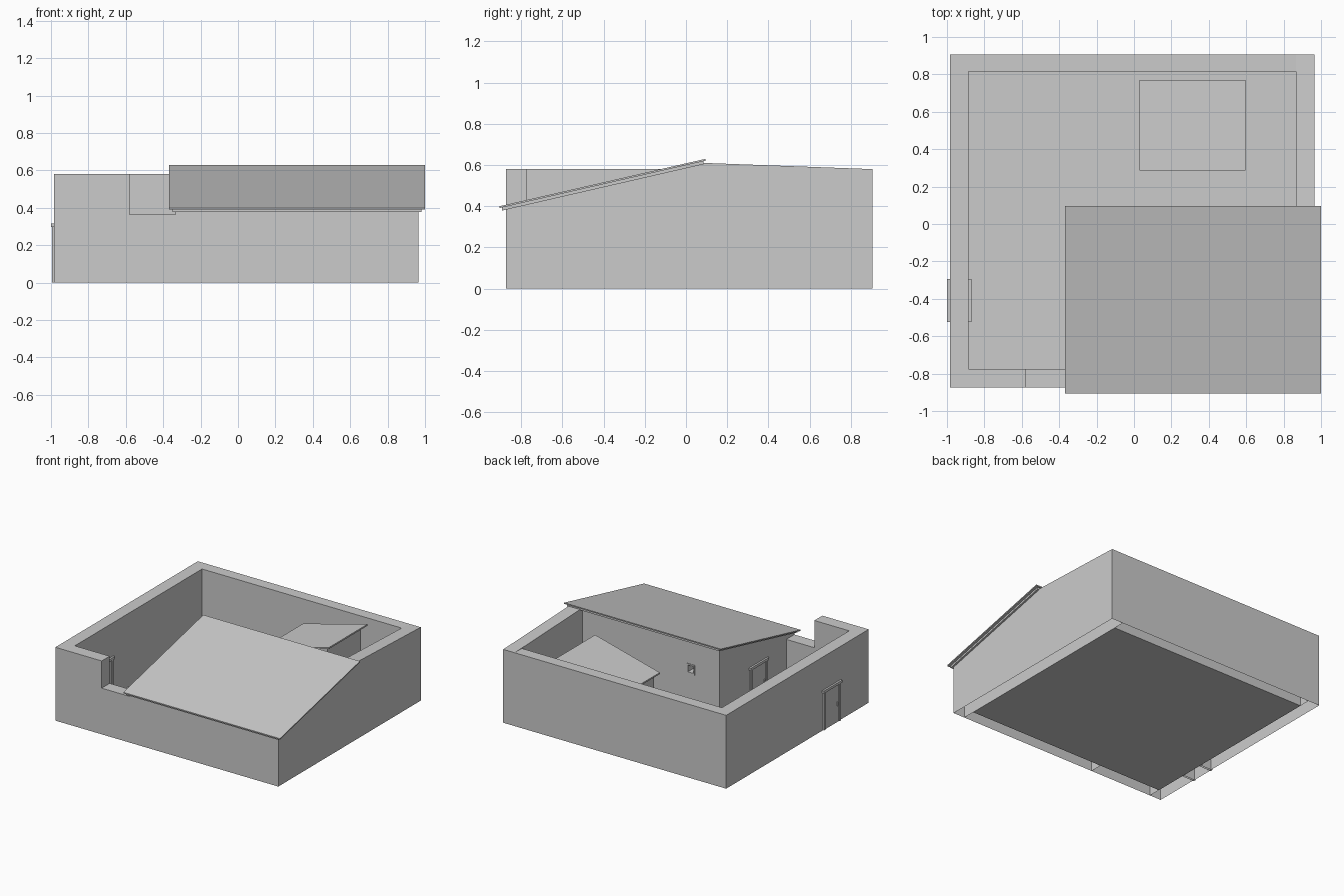
import bpy, bmesh
from mathutils import Vector

if "Cube" in bpy.data.objects:
    bpy.data.objects.remove(bpy.data.objects["Cube"])


def prism(name, axis, profile, lo, hi):
    """Extrude a 2D profile along x (profile = y,z) or y (profile = x,z)."""
    bm = bmesh.new()
    place = (lambda a, b: (lo, a, b)) if axis == 'x' else (lambda a, b: (a, lo, b))
    face = bm.faces.new([bm.verts.new(place(a, b)) for a, b in profile])
    move = Vector((hi - lo, 0, 0)) if axis == 'x' else Vector((0, hi - lo, 0))
    ext = bmesh.ops.extrude_face_region(bm, geom=[face])
    bmesh.ops.translate(bm, vec=move,
                        verts=[g for g in ext['geom'] if isinstance(g, bmesh.types.BMVert)])
    bmesh.ops.recalc_face_normals(bm, faces=bm.faces)
    # walls are open where they meet the ground
    ground = [f for f in bm.faces if all(v.co.z < 0.001 for v in f.verts)]
    bmesh.ops.delete(bm, geom=ground, context='FACES_ONLY')
    me = bpy.data.meshes.new(name)
    bm.to_mesh(me)
    bm.free()
    ob = bpy.data.objects.new(name, me)
    bpy.context.collection.objects.link(ob)
    return ob


def box(name, x0, x1, y0, y1, z0, z1):
    return prism(name, 'x', [(y0, z0), (y1, z0), (y1, z1), (y0, z1)], x0, x1)


def roof_z(y, drop=0.0):
    return 0.40 + 0.23 * (y + 0.905) - drop


def under_roof(name, x0, x1, y0, y1, z0=0.0):
    """Wall block whose top follows the underside of the main roof."""
    return prism(name, 'x', [(y0, z0), (y1, z0), (y1, roof_z(y1, 0.024)),
                             (y0, roof_z(y0, 0.024))], x0, x1)


def door(name, x0, x1, yc):
    """Framed door running through a wall that spans x0..x1."""
    for i, s in enumerate((-1, 1)):
        y = yc + s * 0.095
        box(f"{name}_post_{i}", x0 - 0.010, x1 + 0.010, y - 0.008, y + 0.008, 0, 0.297)
    box(f"{name}_lintel", x0 - 0.015, x1 + 0.015, yc - 0.115, yc + 0.115, 0.297, 0.317)
    box(f"{name}_leaf", x0 - 0.003, x1 + 0.003, yc - 0.088, yc + 0.088, 0, 0.297)
    box(f"{name}_handle", x0 - 0.010, x1 + 0.010, yc - 0.075, yc - 0.065, 0.13, 0.16)


# compound walls
L, R, F, B = -0.985, 0.965, -0.875, 0.905
il, ir, jf, jb = -0.885, 0.865, -0.775, 0.815
H = 0.58
box("left_wall", L, il, F, B, 0, H)
box("back_wall", il, ir, jb, B, 0, H)
prism("right_wall", 'x', [(F, 0), (B, 0), (B, H), (0.09, 0.61),
                          (0.07, roof_z(0.07, 0.024)), (F, roof_z(F, 0.024))], ir, R)
hx = -0.335
prism("front_wall", 'y', [(il, 0), (hx, 0), (hx, 0.365), (-0.58, 0.365),
                          (-0.58, H), (il, H)], F, jf)
under_roof("house_front_wall", hx, ir, F, jf)

# ground slab
bm = bmesh.new()
bm.faces.new([bm.verts.new(c) for c in
              ((il, jf, 0), (ir, jf, 0), (ir, jb, 0), (il, jb, 0))])
me = bpy.data.meshes.new("floor")
bm.to_mesh(me)
bm.free()
bpy.context.collection.objects.link(bpy.data.objects.new("floor", me))

# house walls, with a window opening in the back wall
t = 0.08
yb = 0.06
wx0, wx1, wz0, wz1 = -0.115, -0.055, 0.35, 0.415
under_roof("house_left_wall", hx, hx + t, jf, yb)
under_roof("house_back_wall_left", hx + t, wx0, yb - t, yb)
under_roof("house_back_wall_right", wx1, ir, yb - t, yb)
box("house_back_wall_sill", wx0, wx1, yb - t, yb, 0, wz0)
under_roof("house_back_wall_head", wx0, wx1, yb - t, yb, wz1)

# window frame
w = 0.006
y0, y1 = yb - t - 0.004, yb + 0.004
box("window_jamb_0", wx0 - w, wx0 + w, y0, y1, wz0, wz1)
box("window_jamb_1", wx1 - w, wx1 + w, y0, y1, wz0, wz1)
box("window_sill", wx0 - w, wx1 + w, y0, y1, wz0 - w, wz0 + w)
box("window_head", wx0 - w, wx1 + w, y0, y1, wz1 - w, wz1 + w)

# main sloping roof in two layers
for name, x0, x1, ya, yc, top, bot in (
        ("roof_sheet", -0.37, 1.0, -0.905, 0.095, 0.0, 0.009),
        ("roof_boarding", -0.35, 0.98, -0.893, 0.085, 0.009, 0.024)):
    prism(name, 'x', [(ya, roof_z(ya, bot)), (yc, roof_z(yc, bot)),
                      (yc, roof_z(yc, top)), (ya, roof_z(ya, top))], x0, x1)

# gate and house door
door("gate", L, il, -0.41)
door("house_door", hx, hx + t, -0.425)

# shed with a roof falling towards the left


def shed_z(x):
    return 0.41 + 0.147 / 0.565 * (x - 0.03)


a, b = 0.055, 0.56
prism("shed_body", 'y', [(a, 0), (b, 0), (b, shed_z(b) - 0.012), (a, shed_z(a) - 0.012)],
      0.32, 0.735)
a, b = 0.03, 0.595
prism("shed_roof", 'y', [(a, shed_z(a) - 0.012), (b, shed_z(b) - 0.012),
                         (b, shed_z(b)), (a, shed_z(a))], 0.285, 0.77)
